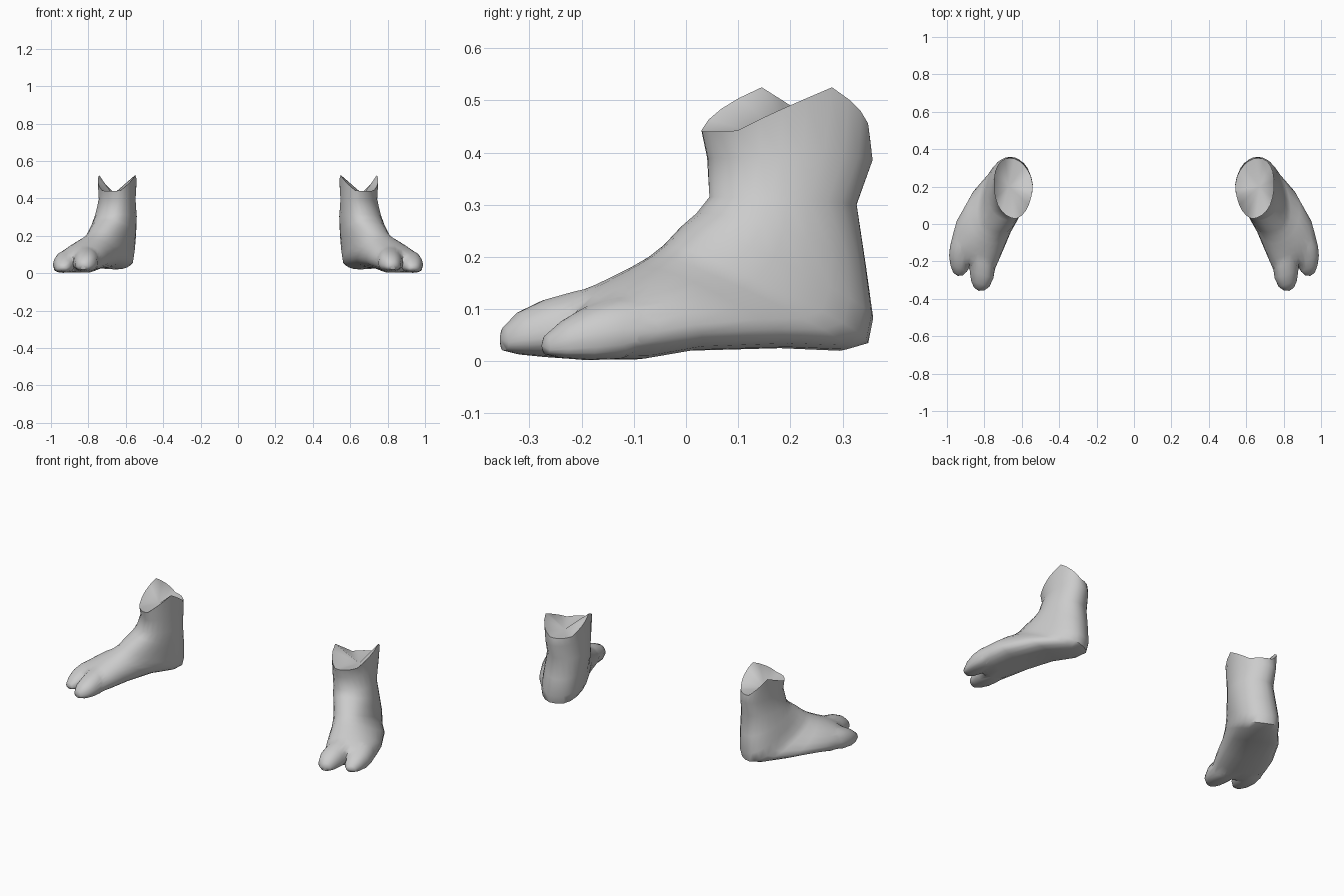
import bpy, bmesh, math
from mathutils import Vector

if "Cube" in bpy.data.objects:
    bpy.data.objects.remove(bpy.data.objects["Cube"])

SIDES = 24
grey = bpy.data.materials.new("plain grey")
grey.diffuse_color = (0.6, 0.6, 0.6, 1)
grey.use_nodes = True
grey.node_tree.nodes["Principled BSDF"].inputs["Base Color"].default_value = grey.diffuse_color


def ring(front, back, width, side, taper=0.0, power=2.3, peak=0.0):
    """Closed superellipse between a front/top and a back/bottom point."""
    f, b = Vector(front), Vector(back)
    mid, axis = (f + b) / 2, (f - b) / 2
    pts = []
    for i in range(SIDES):
        t = 2 * math.pi * i / SIDES
        c, s = math.cos(t), math.sin(t)
        u = math.copysign(abs(c) ** (2 / power), c)
        v = math.copysign(abs(s) ** (2 / power), s)
        p = mid + axis * u + side * (width * v * (1 - taper * u))
        # pointed rise on both sides of the opening
        rise = peak * max(0, 1 - math.acos(min(1, abs(s))) / math.radians(62))
        p += Vector((0, 0.25 * rise, rise))
        pts.append(p)
    return pts


def loft(name, rings, start, end):
    """Skin the rings and close both ends with a fan to a centre point."""
    bm = bmesh.new()
    rows = [[bm.verts.new(p) for p in r] for r in rings]
    for a, b in zip(rows, rows[1:]):
        for i in range(SIDES):
            j = (i + 1) % SIDES
            bm.faces.new((a[i], a[j], b[j], b[i]))
    for row, tip in ((rows[0], start), (rows[-1], end)):
        v = bm.verts.new(tip)
        for i in range(SIDES):
            bm.faces.new((row[i], row[(i + 1) % SIDES], v))
    bmesh.ops.recalc_face_normals(bm, faces=bm.faces[:])
    mesh = bpy.data.meshes.new(name)
    bm.to_mesh(mesh)
    bm.free()
    mesh.materials.append(grey)
    ob = bpy.data.objects.new(name, mesh)
    bpy.context.collection.objects.link(ob)
    return ob


def toe(name, side, sections, tip):
    rings = [ring((x, y, top), (x, y, low), w, side, 0.12)
             for x, y, low, top, w in sections]
    x, y, low, top, w = sections[0]
    return loft(name, rings, (x, y, (low + top) / 2), tip)


# Ankle, heel and instep: rings fan from the opening round to the ball
side = Vector((0.9, 0.43, 0)).normalized()
rim_side = Vector((0.82, 0.57, 0)).normalized()
body = [
    ((.682, .045, .44), (.61, .335, .43), .118, 0, 2.1, .09),
    ((.68, .055, .39), (.612, .343, .385), .112, 0, 2.1, .01),
    ((.695, .055, .315), (.61, .317, .30), .112, 0, 2.2),
    ((.712, .03, .285), (.615, .335, .18), .117, 0, 2.2),
    ((.732, 0, .26), (.622, .348, .08), .117, .03, 2.3),
    ((.755, -.04, .222), (.63, .337, .032), .117, .08, 2.4),
    ((.775, -.065, .203), (.652, .295, .02), .122, .1, 2.3),
    ((.795, -.09, .187), (.735, .18, .025), .132, .12, 2.3),
    ((.822, -.13, .165), (.815, 0, .02), .142, .15, 2.3),
    ((.838, -.165, .148), (.85, -.1, .003), .140, .18, 2.3),
    ((.85, -.195, .128), (.868, -.17, .003), .125, .18, 2.3),
    ((.865, -.22, .105), (.875, -.20, .01), .10, .18, 2.3),
]
rings = [ring(r[0], r[1], r[2], side if i > 1 else rim_side, *r[3:])
         for i, r in enumerate(body)]
foot = loft("foot", rings, (.67, .2, .42), (.875, -.22, .055))

# Split toe: large inner toe and smaller outer toe
toes = [
    toe("inner_toe", Vector((.95, .3, 0)), [
        (.815, -.12, .02, .14, .06), (.813, -.2, .003, .140, .072),
        (.815, -.27, .008, .118, .066), (.822, -.32, .013, .094, .051),
        (.829, -.348, .02, .066, .028)], (.831, -.357, .043)),
    toe("outer_toe", Vector((.95, .3, 0)), [
        (.895, -.06, .03, .115, .055), (.919, -.13, .004, .124, .070),
        (.934, -.19, .002, .106, .063), (.939, -.24, .006, .08, .048),
        (.942, -.268, .013, .05, .026)], (.943, -.277, .03)),
]

# Merge the toes into the foot
for t in toes:
    m = foot.modifiers.new("merge", 'BOOLEAN')
    m.operation, m.solver, m.object = 'UNION', 'EXACT', t
deps = bpy.context.evaluated_depsgraph_get()
merged = bpy.data.meshes.new_from_object(foot.evaluated_get(deps))
foot.modifiers.clear()
foot.data = merged
for t in toes:
    bpy.data.objects.remove(t)

# Soften the joint between toes and foot
bm = bmesh.new()
bm.from_mesh(merged)
bmesh.ops.remove_doubles(bm, verts=bm.verts[:], dist=0.002)
joint = [v for v in bm.verts if -.25 < v.co.y < -.03 and v.co.z > .02]
for _ in range(3):
    bmesh.ops.smooth_vert(bm, verts=joint, factor=0.4,
                          use_axis_x=True, use_axis_y=True, use_axis_z=True)
bm.to_mesh(merged)
bm.free()

# Opposite foot
foot.name = "right_foot"
left = foot.copy()
left.data = foot.data.copy()
left.name = "left_foot"
bm = bmesh.new()
bm.from_mesh(left.data)
for v in bm.verts:
    v.co.x = -v.co.x
bmesh.ops.reverse_faces(bm, faces=bm.faces[:])
bm.to_mesh(left.data)
bm.free()
bpy.context.collection.objects.link(left)

for ob in (foot, left):
    ob.select_set(True)
bpy.context.view_layer.objects.active = foot
bpy.ops.object.shade_smooth_by_angle(angle=math.radians(50))
